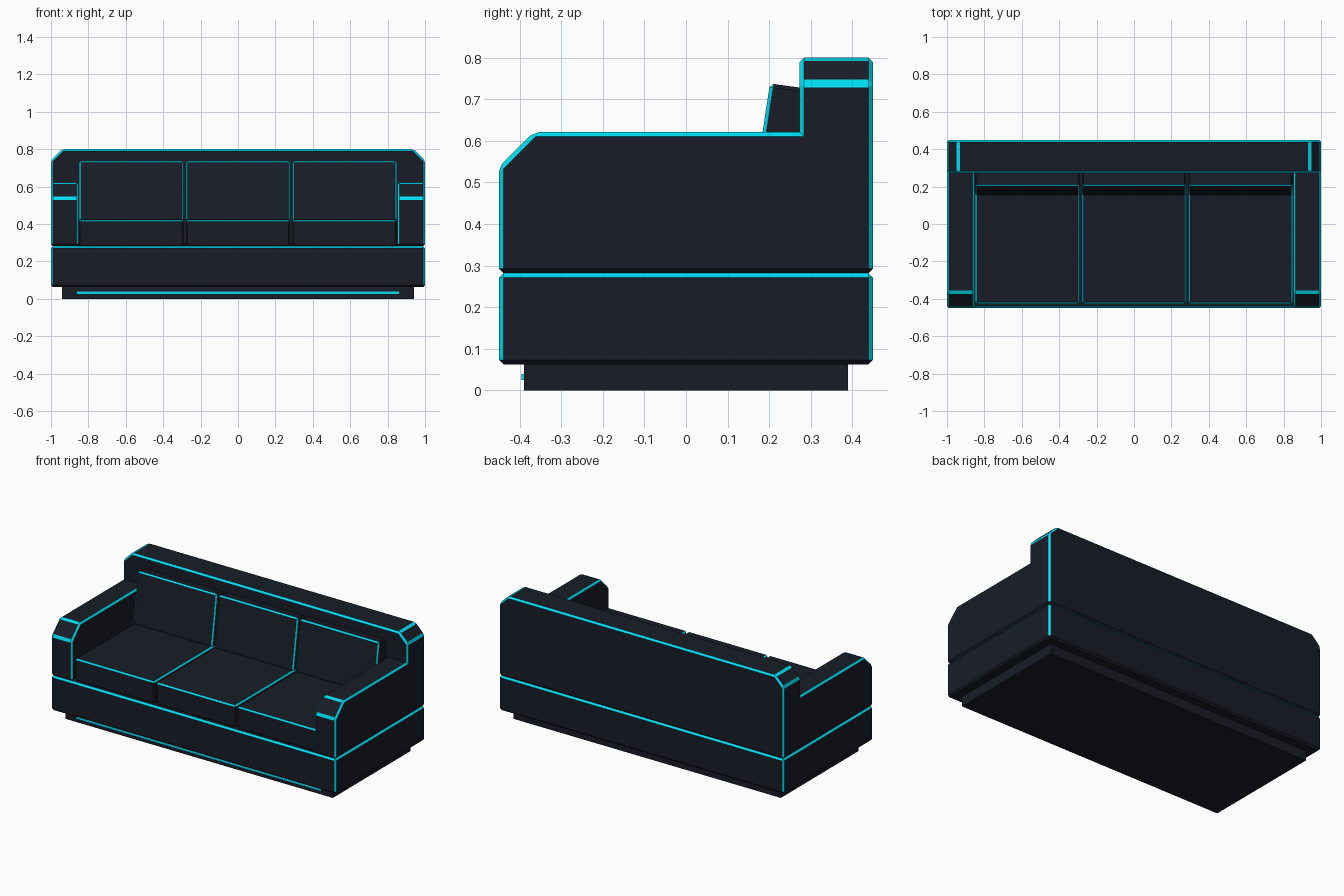
import bpy, bmesh
from mathutils import Vector

if "Cube" in bpy.data.objects:
    bpy.data.objects.remove(bpy.data.objects["Cube"])


def material(name, rgb):
    m = bpy.data.materials.new(name)
    m.diffuse_color = (*rgb, 1)
    m.use_nodes = True
    m.node_tree.nodes["Principled BSDF"].inputs["Base Color"].default_value = m.diffuse_color
    return m


DARK = material("dark_fabric", (0.009, 0.012, 0.02))
CYAN = material("cyan_piping", (0.0, 0.72, 0.9))


def not_under(n):
    return n.z > -0.3


def upward(n):
    return n.z > 0.3


def front_rim(n):
    return n.y < -0.3 and n.z > -0.3


def extrude(name, profile, axis, lo, hi, bevel=0.0, piped=None, mats=(DARK, CYAN)):
    """Extrude a 2D profile along axis; chamfer all edges, colouring chosen chamfers."""
    bm = bmesh.new()
    if axis == "x":
        pts = [Vector((lo, a, b)) for a, b in profile]
        move = Vector((hi - lo, 0, 0))
    else:
        pts = [Vector((a, lo, b)) for a, b in profile]
        move = Vector((0, hi - lo, 0))
    face = bm.faces.new([bm.verts.new(p) for p in pts])
    new = bmesh.ops.extrude_face_region(bm, geom=[face])["geom"]
    bmesh.ops.translate(bm, vec=move, verts=[g for g in new if isinstance(g, bmesh.types.BMVert)])
    bmesh.ops.recalc_face_normals(bm, faces=bm.faces)
    if bevel:
        made = bmesh.ops.bevel(bm, geom=bm.edges[:], offset=bevel, offset_type="OFFSET",
                               segments=1, profile=0.5, affect="EDGES")["faces"]
        bm.normal_update()
        for f in made:
            if piped and piped(f.normal):
                f.material_index = 1
    mesh = bpy.data.meshes.new(name)
    bm.to_mesh(mesh)
    bm.free()
    for m in mats:
        mesh.materials.append(m)
    ob = bpy.data.objects.new(name, mesh)
    bpy.context.collection.objects.link(ob)
    return ob


def rect(a0, a1, b0, b1):
    return [(a0, b0), (a1, b0), (a1, b1), (a0, b1)]


# Recessed plinth and its front light strip
extrude("plinth", rect(-0.39, 0.39, 0, 0.07), "x", -0.94, 0.94)
extrude("plinth_light_strip", rect(-0.396, -0.388, 0.025, 0.039), "x", -0.86, 0.86, mats=(CYAN,))

# Base block
extrude("base", rect(-0.45, 0.45, 0.062, 0.282), "x", -1, 1, 0.011, not_under)

# Backrest with chamfered top corners
extrude("backrest", [(-1, 0.282), (1, 0.282), (1, 0.74), (0.94, 0.8), (-0.94, 0.8), (-1, 0.74)],
        "y", 0.273, 0.45, 0.011, not_under)

# Arms, running into the backrest
arm = [(-0.45, 0.282), (0.36, 0.282), (0.36, 0.621), (-0.366, 0.621), (-0.45, 0.538)]
for side, lo, hi in (("left", -1, -0.853), ("right", 0.853, 1)):
    extrude(side + "_arm", arm, "x", lo, hi, 0.011, not_under)

# Seat and back cushions
back_profile = [(0.153, 0.416), (0.32, 0.416), (0.32, 0.722), (0.202, 0.738)]
for side, cx in (("left", -0.57), ("middle", 0), ("right", 0.57)):
    lo, hi = cx - 0.279, cx + 0.279
    extrude(side + "_seat_cushion", rect(-0.427, 0.274, 0.28, 0.422), "x", lo, hi, 0.009, upward)
    extrude(side + "_back_cushion", back_profile, "x", lo, hi, 0.009, front_rim)
